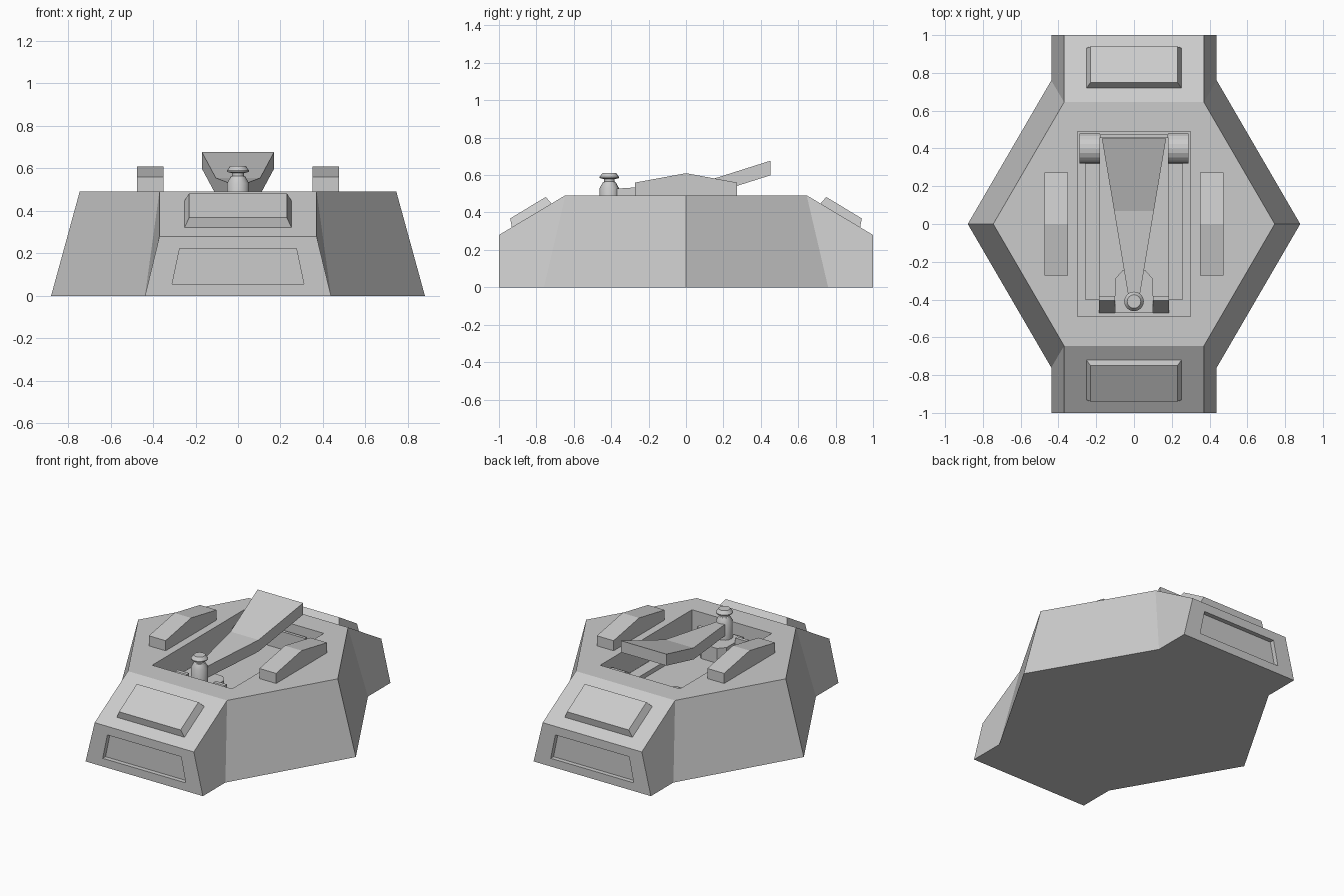
import bpy, bmesh, math

if "Cube" in bpy.data.objects:
    bpy.data.objects.remove(bpy.data.objects["Cube"])


def finish(name, bm):
    bmesh.ops.recalc_face_normals(bm, faces=bm.faces)
    me = bpy.data.meshes.new(name)
    bm.to_mesh(me)
    bm.free()
    ob = bpy.data.objects.new(name, me)
    bpy.context.collection.objects.link(ob)
    return ob


def loft(name, sections):
    """Solid through a list of matching closed point loops."""
    bm = bmesh.new()
    rings = [[bm.verts.new(p) for p in s] for s in sections]
    n = len(rings[0])
    for a, b in zip(rings, rings[1:]):
        for i in range(n):
            j = (i + 1) % n
            bm.faces.new((a[i], a[j], b[j], b[i]))
    bm.faces.new(rings[0])
    bm.faces.new(rings[-1])
    return finish(name, bm)


def side_prism(name, profile, x0, x1):
    """Extrude a (y, z) profile along x."""
    return loft(name, [[(x, y, z) for y, z in profile] for x in (x0, x1)])


def box(name, x0, x1, y0, y1, z0, z1):
    return side_prism(name, [(y0, z0), (y1, z0), (y1, z1), (y0, z1)], x0, x1)


def lathe(name, profile, x, y, n=16):
    ob = loft(name, [[(x + r * math.cos(2 * math.pi * i / n),
                       y + r * math.sin(2 * math.pi * i / n), z)
                      for i in range(n)] for r, z in profile])
    bpy.context.view_layer.objects.active = ob
    ob.select_set(True)
    bpy.ops.object.shade_smooth_by_angle(angle=math.radians(30))
    ob.select_set(False)
    return ob


# Hull: hexagonal frustum with a sloped nose at both ends
bm = bmesh.new()
cache = {}


def v(x, y, z):
    key = (round(x, 4) + 0.0, round(y, 4) + 0.0, z)
    if key not in cache:
        cache[key] = bm.verts.new(key)
    return cache[key]


def face(*pts):
    bm.faces.new([v(*p) for p in pts])


T = 0.492
for sx in (-1, 1):
    for sy in (-1, 1):
        face((.88 * sx, 0, 0), (.438 * sx, .76 * sy, 0), (.37 * sx, .645 * sy, T), (.745 * sx, 0, T))
        face((.438 * sx, .76 * sy, 0), (.438 * sx, sy, 0), (.37 * sx, sy, .28), (.37 * sx, .645 * sy, T))
for sy in (-1, 1):
    face((-.438, sy, 0), (.438, sy, 0), (.37, sy, .28), (-.37, sy, .28))
    face((-.37, sy, .28), (.37, sy, .28), (.37, .645 * sy, T), (-.37, .645 * sy, T))
face((.745, 0, T), (.37, .645, T), (-.37, .645, T), (-.745, 0, T), (-.37, -.645, T), (.37, -.645, T))
face((.88, 0, 0), (.438, .76, 0), (.438, 1, 0), (-.438, 1, 0), (-.438, .76, 0),
     (-.88, 0, 0), (-.438, -.76, 0), (-.438, -1, 0), (.438, -1, 0), (.438, -.76, 0))
hull = finish("hull", bm)

# Cutters: deck pit and the end panel recesses
cutters = [box("pit_cutter", -.298, .298, -.49, .49, .32, .7)]
for sy in (-1, 1):
    cutters.append(loft("end_recess_cutter", [
        [(-.31, y, .055), (.31, y, .055), (.275, y, .222), (-.275, y, .222)]
        for y in (.97 * sy, 1.1 * sy)]))
for c in cutters:
    c.hide_render = True
    c.hide_viewport = False
    c.display_type = 'WIRE'
    m = hull.modifiers.new("cut", 'BOOLEAN')
    m.operation = 'DIFFERENCE'
    m.solver = 'EXACT'
    m.object = c

# Raised pads on the sloped noses
for sy, end in ((-1, "front"), (1, "back")):
    base = [(-.255, .93, .315), (.255, .93, .315), (.255, .715, .443), (-.255, .715, .443)]
    top = [(-.23, .94, .368), (.23, .94, .368), (.23, .75, .483), (-.23, .75, .483)]
    loft(end + "_nose_pad", [[(x, y * sy, z) for x, y, z in s] for s in (base, top)])

# Deck rails and pit machinery, mirrored left and right
for s, side in ((-1, "left"), (1, "right")):
    side_prism(side + "_deck_rail", [(-.272, .48), (.272, .48), (.272, .56), (0, .61), (-.272, .56)],
               .35 * s, .475 * s)
    box(side + "_pit_rail", .18 * s, .26 * s, -.40, .40, .31, .35)
    arc = [(.40 + .08 * math.cos(math.pi * i / 10), .36 + .08 * math.sin(math.pi * i / 10))
           for i in range(11)]
    side_prism(side + "_pit_roller", [(.32, .31)] + [(.48, .31)] + arc, .18 * s, .288 * s)
    side_prism(side + "_pit_block", [(-.475, .31), (-.38, .31), (-.38, .45), (-.405, .45)],
               .10 * s, .185 * s)
box("pit_crossbar", -.18, .18, .455, .475, .31, .44)

# Chamfered mount plate and turned post
loft("post_mount", [[(-.10, -.47, z), (.10, -.47, z), (.10, -.29, z), (.06, -.245, z),
                     (-.06, -.245, z), (-.10, -.29, z)] for z in (.31, .42)])
lathe("post", [(.052, .41), (.052, .53), (.034, .562), (.028, .565), (.028, .578),
               (.052, .584), (.052, .59), (.036, .612)], 0, -.41)

# Flared arm, bent upward toward the back
loft("arm", [[(-w, y, zt - .078), (w, y, zt - .078), (w, y, zt), (-w, y, zt)]
             for y, w, zt in ((-.41, .025, .525), (.07, .105, .556), (.452, .17, .677))])
